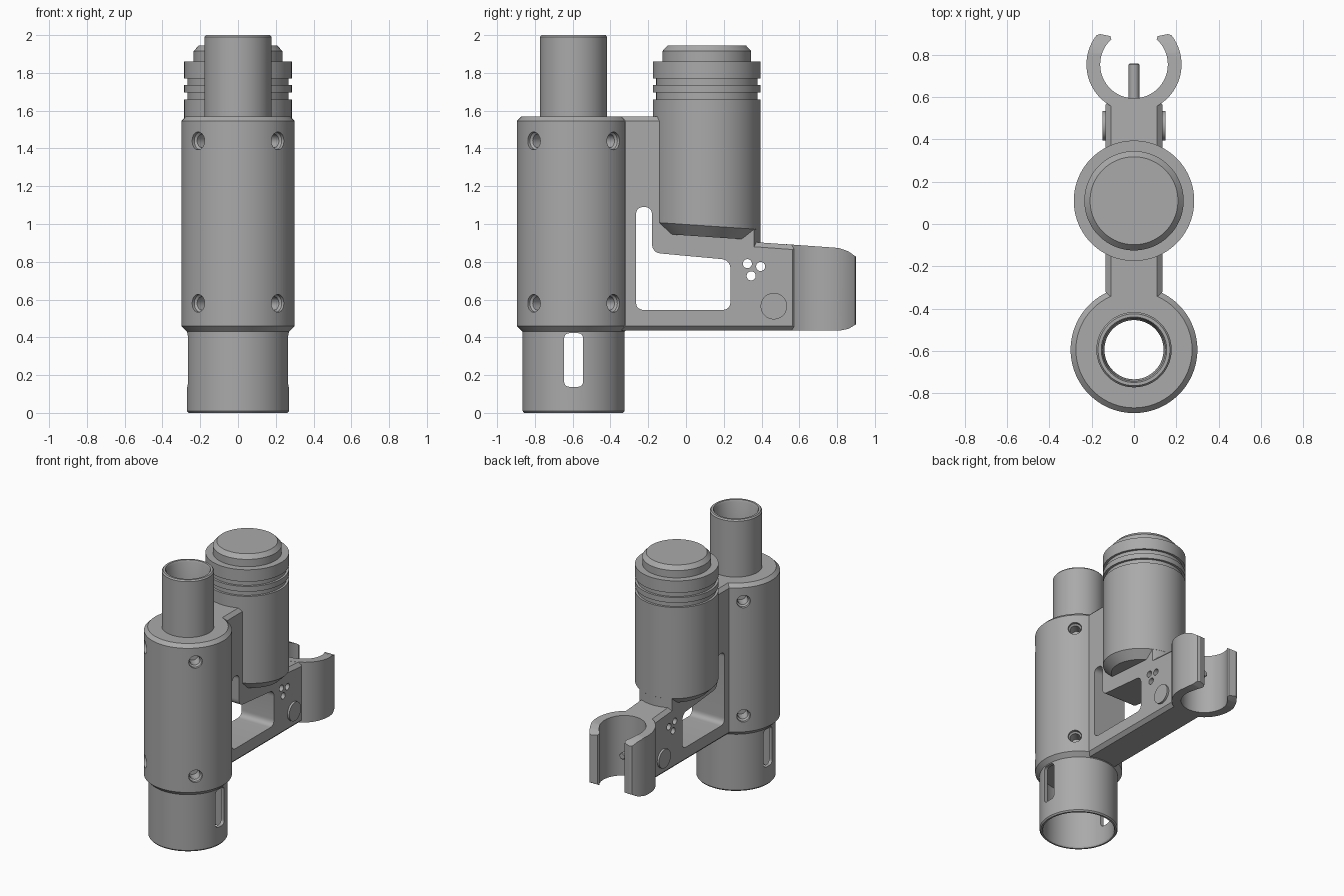
import bpy, bmesh, math
from mathutils import Matrix, Vector

if "Cube" in bpy.data.objects:
    bpy.data.objects.remove(bpy.data.objects["Cube"], do_unlink=True)

grey = bpy.data.materials.new("plain grey")
grey.use_nodes = True
colour = (0.4, 0.4, 0.4, 1)
grey.diffuse_color = colour
grey.node_tree.nodes["Principled BSDF"].inputs["Base Color"].default_value = colour

TUBE_Y, CAN_Y, CLAMP_Y, HALF = -0.595, 0.11, 0.755, 0.135


def finish(bm, name):
    bmesh.ops.recalc_face_normals(bm, faces=bm.faces)
    mesh = bpy.data.meshes.new(name)
    bm.to_mesh(mesh)
    bm.free()
    mesh.materials.append(grey)
    obj = bpy.data.objects.new(name, mesh)
    bpy.context.collection.objects.link(obj)
    return obj


def lathe(name, profile, y=0, steps=96):
    """Revolve (radius, height) points about a vertical axis."""
    bm = bmesh.new()
    verts = [bm.verts.new((r, 0, z)) for r, z in profile]
    pairs = list(zip(verts, verts[1:]))
    if profile[0][0] > 0:
        pairs.append((verts[-1], verts[0]))
    edges = [bm.edges.new(p) for p in pairs]
    bmesh.ops.spin(bm, geom=verts + edges, cent=(0, 0, 0), axis=(0, 0, 1),
                   angle=math.tau, steps=steps, use_merge=True)
    bmesh.ops.remove_doubles(bm, verts=bm.verts, dist=1e-5)
    bmesh.ops.translate(bm, verts=bm.verts, vec=(0, y, 0))
    return finish(bm, name)


def prism(name, points, low, high, axis="x", bevel=0):
    """Extrude (y, z) points along x, or (x, y) points along z."""
    bm = bmesh.new()
    place = (lambda a, b: (low, a, b)) if axis == "x" else (lambda a, b: (a, b, low))
    face = bm.faces.new([bm.verts.new(place(a, b)) for a, b in points])
    new = bmesh.ops.extrude_face_region(bm, geom=[face])["geom"]
    shift = Vector((high - low, 0, 0)) if axis == "x" else Vector((0, 0, high - low))
    bmesh.ops.translate(bm, verts=[v for v in new if isinstance(v, bmesh.types.BMVert)], vec=shift)
    if bevel:
        bmesh.ops.recalc_face_normals(bm, faces=bm.faces)
        rim = [e for e in bm.edges if abs(e.verts[0].co.x - e.verts[1].co.x) < 1e-4]
        bmesh.ops.bevel(bm, geom=rim, offset=bevel, segments=1, affect="EDGES")
    return finish(bm, name)


def rounded(corners):
    """Fillet (a, b, radius) corners."""
    out = []
    for i, (a, b, r) in enumerate(corners):
        p = Vector((a, b))
        before, after = (Vector(corners[k][:2]) for k in (i - 1, (i + 1) % len(corners)))
        start, end = p + (before - p).normalized() * r, p + (after - p).normalized() * r
        for t in (k / 8 for k in range(9)):
            out.append(tuple(start * (1 - t) ** 2 + p * 2 * t * (1 - t) + end * t * t))
    return out


def combine(obj, other, operation="DIFFERENCE"):
    mod = obj.modifiers.new("cut", "BOOLEAN")
    mod.operation, mod.object, mod.solver = operation, other, "EXACT"
    bpy.context.view_layer.objects.active = obj
    bpy.ops.object.modifier_apply(modifier=mod.name)
    bpy.data.objects.remove(other, do_unlink=True)


def disc(y, z, radius, n=32):
    return [(y + radius * math.cos(math.tau * i / n), z + radius * math.sin(math.tau * i / n))
            for i in range(n)]


# Hollow stepped tube: lower socket, thick sleeve and upper pipe
tube = lathe("main_tube", [
    (0.262, 0), (0.27, 0.01), (0.27, 0.43), (0.30, 0.46), (0.30, 1.545), (0.275, 1.57),
    (0.178, 1.57), (0.178, 1.99), (0.17, 2), (0.155, 2), (0.148, 1.985), (0.14, 1.7),
    (0.14, 0.44), (0.245, 0.44), (0.245, 0.01), (0.25, 0)], TUBE_Y)

# Side slots through the socket
slot = [(-0.645, 0.138, 0.03), (-0.545, 0.138, 0.03), (-0.545, 0.422, 0.03), (-0.645, 0.422, 0.03)]
combine(tube, prism("slot_cutter", rounded(slot), -0.5, 0.5))

# Countersunk screw holes on the diagonals
for z in (0.58, 1.44):
    for quarter in range(4):
        cutter = lathe("hole_cutter", [(0, 0.19), (0.036, 0.19), (0.036, 0.27),
                                       (0.047, 0.28), (0.047, 0.36), (0, 0.36)], steps=32)
        cutter.data.transform(Matrix.Translation((0, TUBE_Y, z))
                              @ Matrix.Rotation(math.radians(45 + 90 * quarter), 4, "Z")
                              @ Matrix.Rotation(math.pi / 2, 4, "Y"))
        combine(tube, cutter)

# Canister with ring grooves and a slanted base
can = lathe("canister", [
    (0, 0.932), (0.228, 0.932), (0.285, 0.99), (0.285, 1.66), (0.268, 1.66), (0.268, 1.695),
    (0.285, 1.695), (0.285, 1.735), (0.268, 1.735), (0.268, 1.77), (0.285, 1.77),
    (0.285, 1.86), (0.235, 1.86), (0.235, 1.915), (0.208, 1.945), (0, 1.945)], CAN_Y)
for v in can.data.vertices:
    if v.co.z < 1.1:
        v.co.z -= 0.068 * (v.co.y - CAN_Y)

# Bracket plate joining tube, canister and clamp
plate = [(-0.345, 0.435), (0.59, 0.435), (0.59, 0.888), (0.355, 0.905), (0.355, 1.03),
         (-0.1, 1.06), (-0.1, 1.57), (-0.345, 1.57)]
arm = prism("bracket_arm", plate, -HALF, HALF, bevel=0.025)
window = [(-0.265, 0.545, 0.045), (0.235, 0.545, 0.045), (0.235, 0.81, 0.05),
          (-0.18, 0.848, 0.05), (-0.18, 1.09, 0.042), (-0.265, 1.09, 0.042)]
combine(arm, prism("window_cutter", rounded(window), -0.3, 0.3))
for y, z in ((0.325, 0.79), (0.395, 0.775), (0.345, 0.725)):
    combine(arm, prism("small_hole_cutter", disc(y, z, 0.024), -0.3, 0.3))

# Curved web carrying the back of the canister down to the arm
web = lathe("canister_web", [(0, 0.87), (0.2845, 0.87), (0.2845, 1.05), (0, 1.05)], CAN_Y)
combine(web, prism("web_limit", [(0.2, 0.8), (0.5, 0.8), (0.5, 1.2), (0.2, 1.2)], -HALF, HALF),
        "INTERSECT")

# Open C clamp, trimmed to the sloping side outline
def polar(r, degrees):
    a = math.radians(degrees)
    return (r * math.cos(a), CLAMP_Y + r * math.sin(a))

ring = [polar(0.215, 42)] + [polar(0.225, 38 - 256 * i / 64) for i in range(65)]
ring += [polar(0.215, 138), polar(0.175, 130)]
ring += [polar(0.16, -228 + 276 * i / 64) for i in range(65)] + [polar(0.175, 50)]
clamp = prism("clamp", ring, 0.3, 1.1, "z")
outline = [(0.45, 0.435), (0.81, 0.435), (0.86, 0.445), (0.91, 0.475), (0.91, 0.82),
           (0.86, 0.855), (0.81, 0.873), (0.45, 0.899)]
combine(clamp, prism("clamp_limit", outline, -0.4, 0.4), "INTERSECT")

# Locating pin inside the clamp
pin = lathe("clamp_pin", [(0, 0.56), (0.025, 0.56), (0.025, 0.755), (0.02, 0.76), (0, 0.76)], steps=32)
pin.data.transform(Matrix.Translation((0, 0, 0.655)) @ Matrix.Rotation(-math.pi / 2, 4, "X"))

# Round buttons on both sides of the arm
buttons = [prism(f"{side}_button", disc(0.465, 0.565, 0.07, 48), *span)
           for side, span in (("left", (0.12, 0.15)), ("right", (-0.15, -0.12)))]

# Smooth curved walls, keep edges crisp
bpy.ops.object.select_all(action="DESELECT")
for obj in [tube, can, arm, web, clamp, pin] + buttons:
    obj.select_set(True)
    bpy.context.view_layer.objects.active = obj
bpy.ops.object.shade_smooth_by_angle(angle=math.radians(25))
